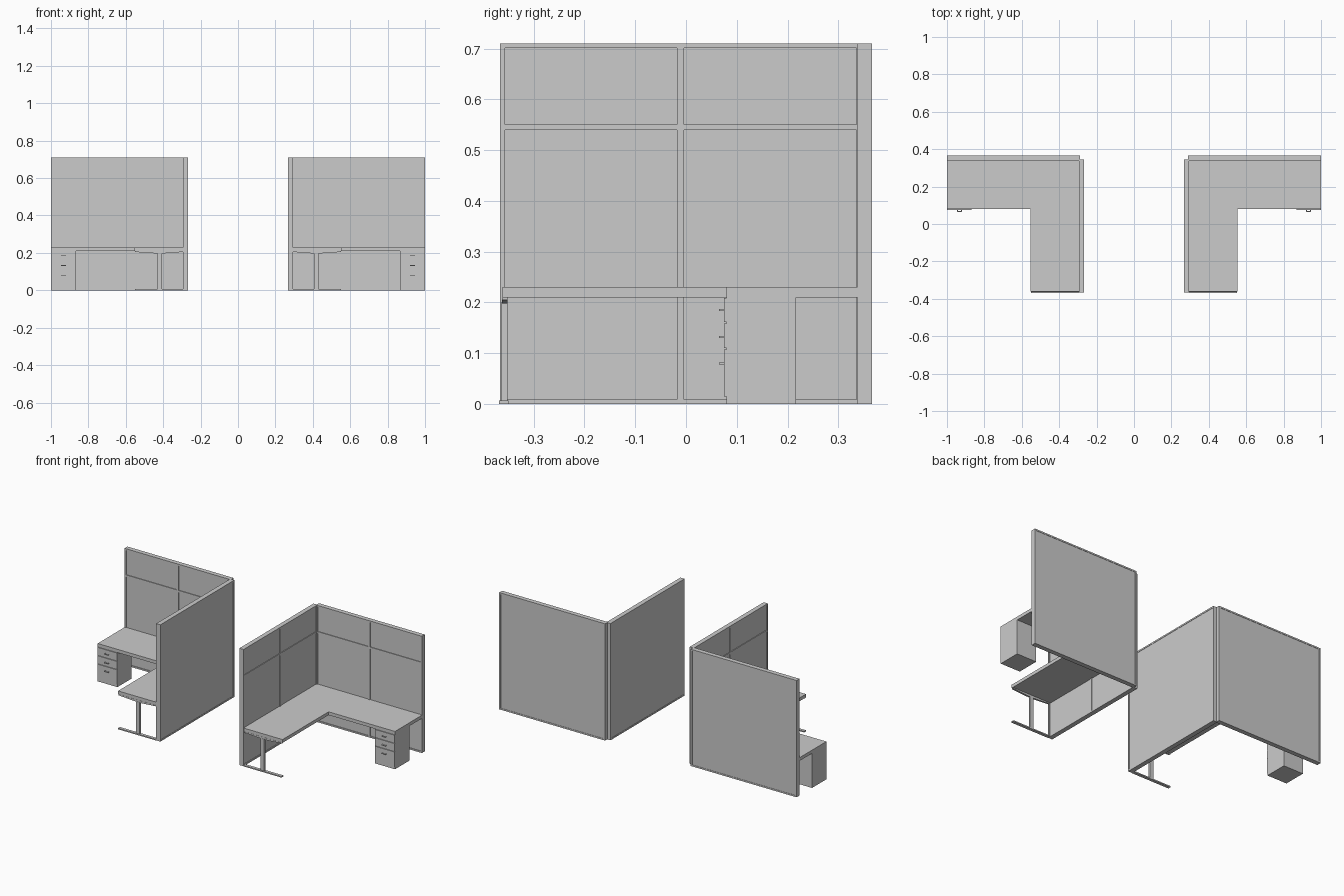
import bpy, bmesh

if "Cube" in bpy.data.objects:
    bpy.data.objects.remove(bpy.data.objects["Cube"])

H = 0.71       # wall height
T = 0.028      # wall thickness
R = 0.004      # recess depth of wall tiles


def finish(name, bm):
    """Turn a bmesh (right-hand unit) into an object mirrored across x = 0."""
    bmesh.ops.recalc_face_normals(bm, faces=bm.faces)
    me = bpy.data.meshes.new(name)
    bm.to_mesh(me)
    bm.free()
    ob = bpy.data.objects.new(name, me)
    bpy.context.collection.objects.link(ob)
    m = ob.modifiers.new("mirror", 'MIRROR')
    m.use_mirror_merge = False
    return ob


def add_box(bm, x, y, z):
    vs = bmesh.ops.create_cube(bm, size=1)["verts"]
    for v in vs:
        for i, (a, b) in enumerate((x, y, z)):
            v.co[i] = a if v.co[i] < 0 else b


def boxes(name, *specs):
    bm = bmesh.new()
    for s in specs:
        add_box(bm, *s)
    return finish(name, bm)


def prism(name, pts, axis, a, b):
    """Extrude a 2D outline along y or z."""
    bm = bmesh.new()
    place = (lambda p, q: (p[0], q, p[1])) if axis == 'y' else (lambda p, q: (p[0], p[1], q))
    f = bm.faces.new([bm.verts.new(place(p, a)) for p in pts])
    top = bmesh.ops.extrude_face_region(bm, geom=[f])["geom"]
    off = (0, b - a, 0) if axis == 'y' else (0, 0, b - a)
    bmesh.ops.translate(bm, vec=off, verts=[g for g in top if isinstance(g, bmesh.types.BMVert)])
    return finish(name, bm)


def wall(name, u0, u1, box):
    """Framed wall; box(u, w, z) maps length, depth (0 outside, T inside) and height."""
    e, mid = 0.009, (u0 + u1) / 2
    parts = [
        box((u0, u0 + e), (0, T), (0, H)), box((u1 - e, u1), (0, T), (0, H)),
        box((u0 + e, u1 - e), (0, T), (0, e)), box((u0 + e, u1 - e), (0, T), (H - e, H)),
        box((u0 + e, u1 - e), (0.002, T - R), (e, H - e)),
    ]
    # inner rails and the centre mullion between them
    for z in ((0.21, 0.23), (0.54, 0.551)):
        parts.append(box((u0 + e, u1 - e), (T - R, T), z))
    for z in ((e, 0.21), (0.23, 0.54), (0.551, H - e)):
        parts.append(box((mid - 0.007, mid + 0.007), (T - R, T), z))
    boxes(name, *parts)


# Partition walls
wall("side_wall", -0.366, 0.345, lambda u, w, z: ((0.266 + w[0], 0.266 + w[1]), u, z))
wall("back_wall", 0.288, 1.0, lambda u, w, z: (u, (0.366 - w[1], 0.366 - w[0]), z))

# L-shaped desktop
prism("desktop", [(0.294, -0.362), (0.553, -0.362), (0.553, 0.08), (1, 0.08),
                  (1, 0.338), (0.294, 0.338)], 'z', 0.21, 0.23)

# Leg: foot, column and tapered support arm
boxes("leg_foot", ((0.294, 0.55), (-0.368, -0.35), (0, 0.007)))
boxes("leg_column", ((0.407, 0.431), (-0.364, -0.352), (0.007, 0.2)))
prism("leg_arm", [(0.294, 0.21), (0.294, 0.205), (0.39, 0.198), (0.45, 0.198),
                  (0.55, 0.205), (0.55, 0.21)], 'y', -0.363, -0.352)

# Drawer pedestal
boxes("pedestal_body", ((0.867, 1), (0.08, 0.217), (0, 0.21)))
for i, (z0, z1, zh) in enumerate(((0.015, 0.107, 0.08), (0.11, 0.158, 0.132), (0.161, 0.209, 0.185))):
    boxes(f"drawer_front_{i + 1}", ((0.868, 0.999), (0.075, 0.08), (z0, z1)))
    # handle bar on two posts
    boxes(f"drawer_handle_{i + 1}",
          ((0.92, 0.946), (0.065, 0.069), (zh - 0.002, zh + 0.002)),
          ((0.92, 0.924), (0.069, 0.075), (zh - 0.002, zh + 0.002)),
          ((0.942, 0.946), (0.069, 0.075), (zh - 0.002, zh + 0.002)))
